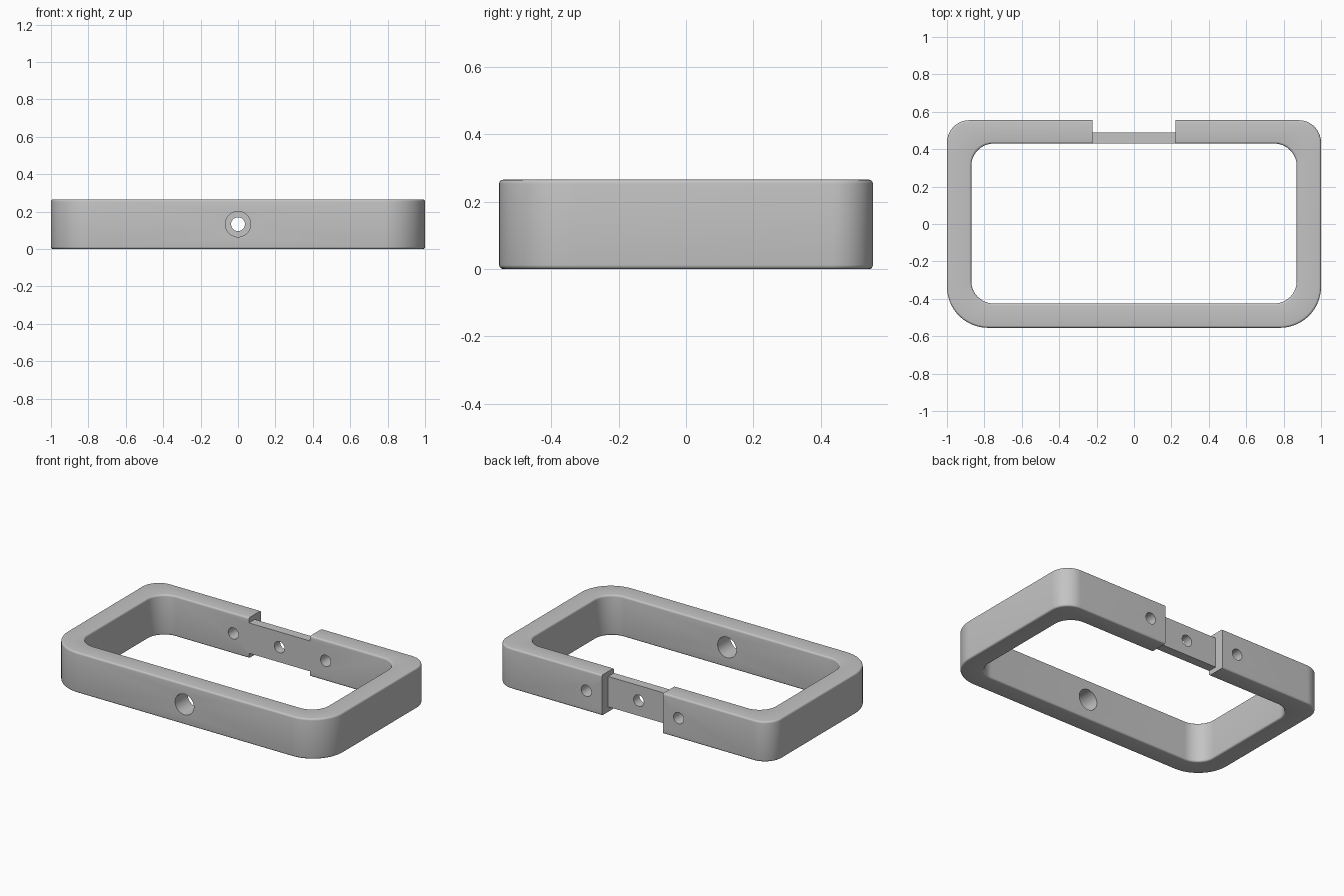
import bpy, bmesh
from math import sin, cos, pi, radians

default = bpy.data.objects.get("Cube")
if default:
    bpy.data.objects.remove(default, do_unlink=True)

HEIGHT = 0.265
MID = HEIGHT / 2

grey = bpy.data.materials.new("light grey")
grey.use_nodes = True
colour = (0.55, 0.55, 0.55, 1)
grey.diffuse_color = colour
grey.node_tree.nodes["Principled BSDF"].inputs["Base Color"].default_value = colour


def rounded_rect(half_x, front, back, r_front, r_back, steps=16):
    """Counter-clockwise outline, with its own corner radius front and back."""
    corners = [(1, 1, back, r_back), (-1, 1, back, r_back),
               (-1, -1, front, r_front), (1, -1, front, r_front)]
    pts = []
    for quarter, (sx, sy, y, r) in enumerate(corners):
        for i in range(steps + 1):
            a = (quarter + i / steps) * pi / 2
            pts.append((sx * (half_x - r) + r * cos(a), y - sy * r + r * sin(a)))
    return pts


def build_ring(name, outer, inner):
    """Vertical ring between two outlines with equal point counts."""
    bm = bmesh.new()
    loops = [[bm.verts.new((x, y, z)) for x, y in outline]
             for outline, z in ((outer, 0), (outer, HEIGHT), (inner, HEIGHT), (inner, 0))]
    n = len(outer)
    for k in range(4):
        a, b = loops[k], loops[(k + 1) % 4]
        for i in range(n):
            j = (i + 1) % n
            bm.faces.new((a[i], a[j], b[j], b[i]))
    bmesh.ops.recalc_face_normals(bm, faces=bm.faces)
    mesh = bpy.data.meshes.new(name)
    bm.to_mesh(mesh)
    bm.free()
    obj = bpy.data.objects.new(name, mesh)
    bpy.context.collection.objects.link(obj)
    mesh.materials.append(grey)
    return obj


def apply(obj, mod):
    bpy.ops.object.select_all(action='DESELECT')
    bpy.context.view_layer.objects.active = obj
    obj.select_set(True)
    bpy.ops.object.modifier_apply(modifier=mod.name)


def cut(obj, cutter):
    cutter.hide_render = True
    cutter.data.materials.append(grey)
    mod = obj.modifiers.new("cut", 'BOOLEAN')
    mod.operation = 'DIFFERENCE'
    mod.solver = 'EXACT'
    mod.object = cutter
    apply(obj, mod)
    bpy.data.objects.remove(cutter, do_unlink=True)


def box(x, y, z):
    """Box cutter from (low, high) ranges."""
    bpy.ops.mesh.primitive_cube_add(size=1, location=[sum(r) / 2 for r in (x, y, z)])
    obj = bpy.context.object
    obj.scale = [r[1] - r[0] for r in (x, y, z)]
    bpy.ops.object.transform_apply(location=False, rotation=False, scale=True)
    return obj


def drill(x, y, radius):
    """Round cutter running front to back."""
    bpy.ops.mesh.primitive_cylinder_add(vertices=48, radius=radius, depth=0.4,
                                        location=(x, y, MID), rotation=(pi / 2, 0, 0))
    return bpy.context.object


# Frame with softened rims
frame = build_ring("frame",
                   rounded_rect(1.0, -0.555, 0.555, 0.22, 0.12),
                   rounded_rect(0.87, -0.425, 0.43, 0.12, 0.12))
rim = frame.modifiers.new("rim", 'BEVEL')
rim.width = 0.012
rim.segments = 4
rim.limit_method = 'ANGLE'
rim.angle_limit = radians(40)
apply(frame, rim)

# Back recess, leaving a thinner and lower bridge
gap = (-0.222, 0.222)
cut(frame, box(gap, (0.49, 0.7), (-0.1, 0.4)))
cut(frame, box(gap, (0.38, 0.6), (HEIGHT - 0.033, 0.4)))
cut(frame, box(gap, (0.38, 0.6), (-0.1, 0.033)))

# Large front hole and three small back holes
cut(frame, drill(0, -0.5, 0.068))
for x in (-0.335, 0, 0.335):
    cut(frame, drill(x, 0.5, 0.037))

bpy.ops.object.select_all(action='DESELECT')
bpy.context.view_layer.objects.active = frame
frame.select_set(True)
bpy.ops.object.shade_smooth_by_angle(angle=radians(30))
